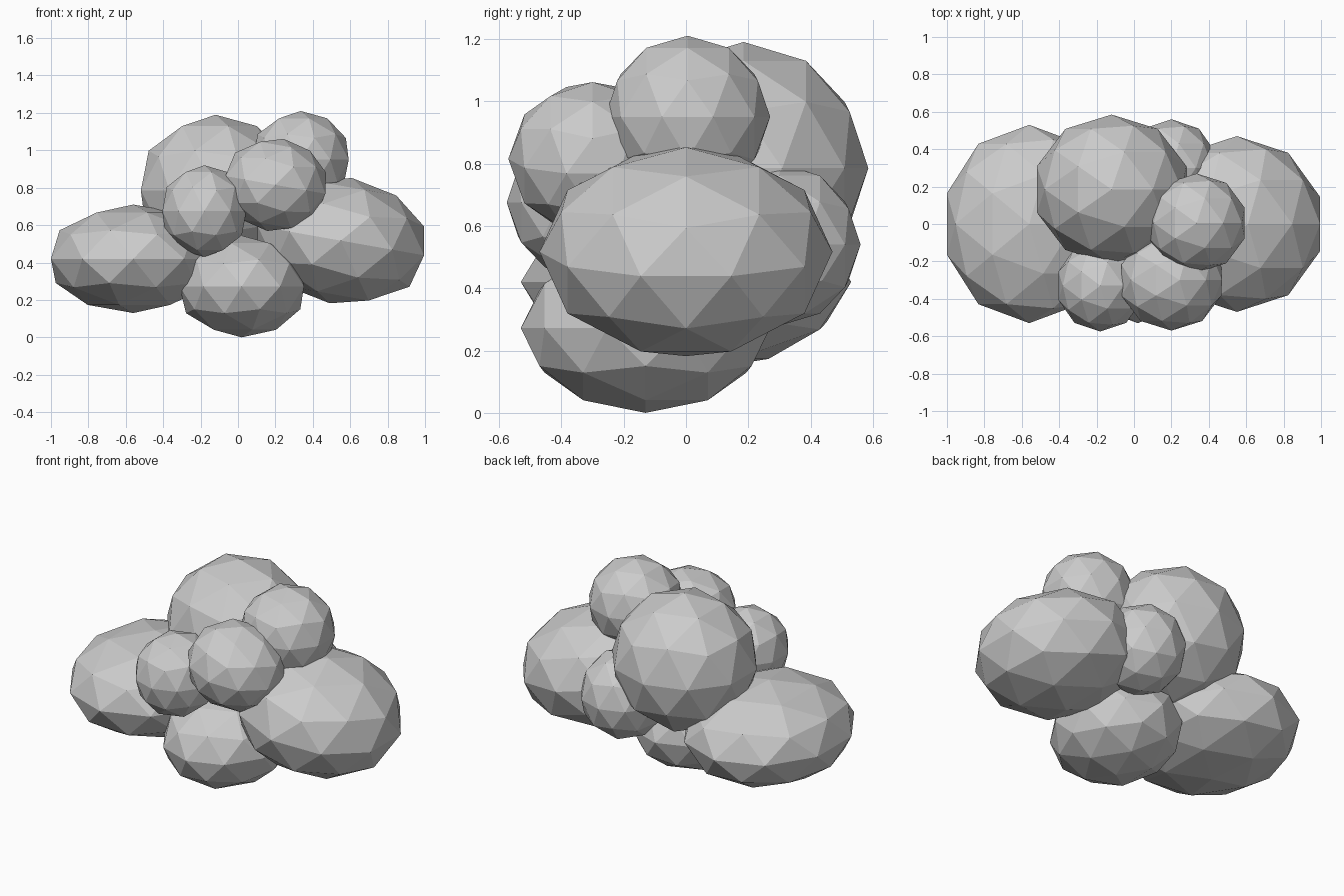
import bpy
from math import radians

if "Cube" in bpy.data.objects:
    bpy.data.objects.remove(bpy.data.objects["Cube"])


def puff(name, centre, radii, tilt=0, yaw=0):
    """One flat-shaded, stretched low-poly ball; tilt leans it toward +x."""
    bpy.ops.mesh.primitive_ico_sphere_add(subdivisions=2, radius=1, location=centre)
    ob = bpy.context.object
    ob.name = name
    ob.scale = radii
    ob.rotation_euler = (0, radians(tilt), radians(yaw))
    return ob


# Wide side puffs
puff("left_puff", (-0.56, 0, 0.42), (0.463, 0.53, 0.29))
puff("right_puff", (0.55, 0, 0.517), (0.475, 0.47, 0.34), tilt=10)

# Base puff
puff("bottom_puff", (0.02, -0.13, 0.272), (0.35, 0.40, 0.272), yaw=180)

# Upper puffs
puff("top_back_puff", (-0.12, 0.185, 0.785), (0.42, 0.40, 0.405))
puff("top_right_puff", (0.335, 0.005, 0.95), (0.27, 0.265, 0.26))

# Small front puffs
puff("front_right_puff", (0.20, -0.30, 0.815), (0.285, 0.27, 0.25), tilt=10)
puff("front_left_puff", (-0.18, -0.33, 0.675), (0.236, 0.245, 0.245))

# Small rear puff
puff("rear_puff", (0.20, 0.30, 0.54), (0.25, 0.26, 0.26))
